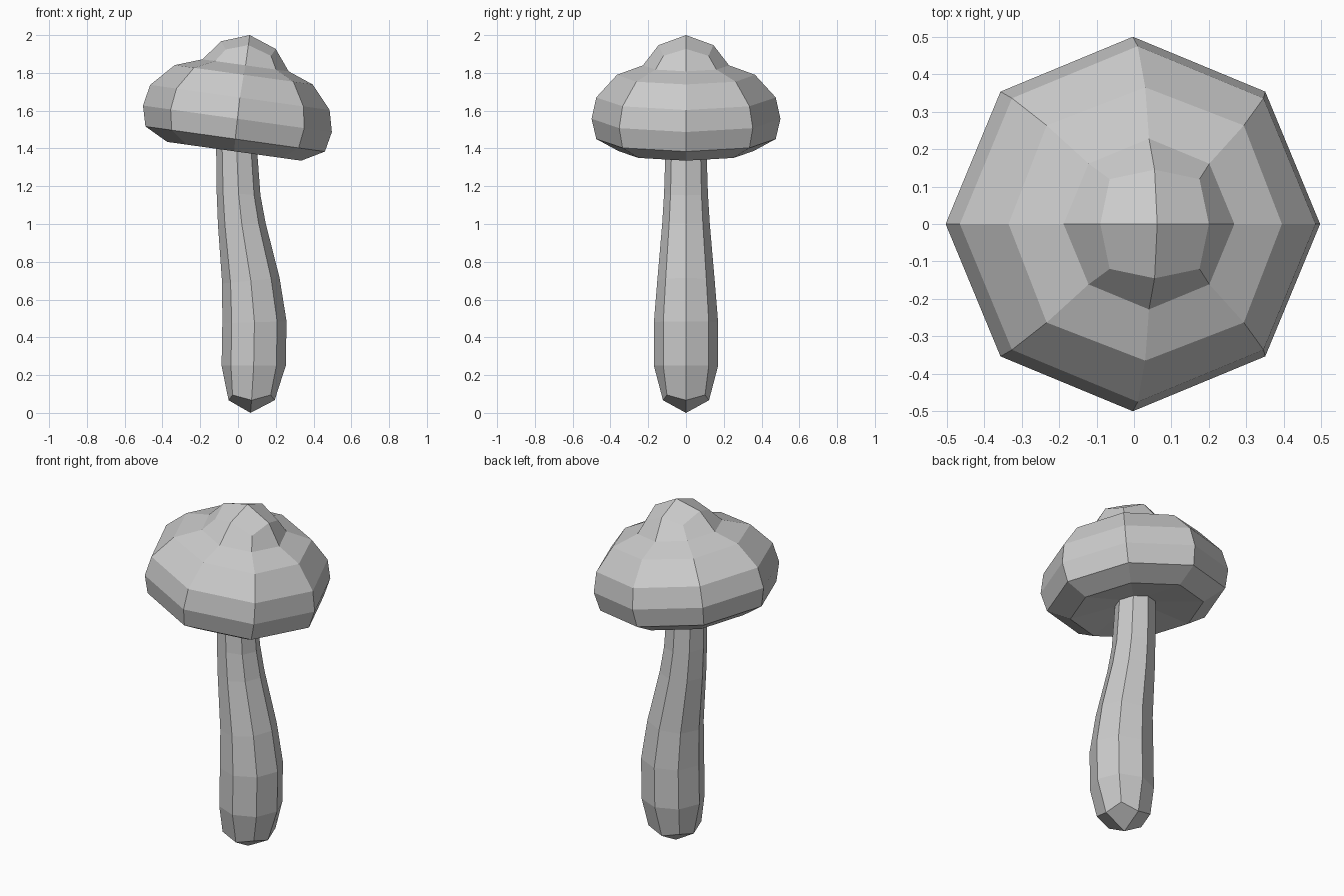
import bpy, bmesh
from math import sin, cos, pi

if "Cube" in bpy.data.objects:
    bpy.data.objects.remove(bpy.data.objects["Cube"])

SIDES = 8


def ring(bm, cx, cz, r, slope=0.0, diag=1.0, lift=0.0):
    """Eight-sided loop; slope leans it in x, diag/lift shift its corner points."""
    loop = []
    for i in range(SIDES):
        a = i * 2 * pi / SIDES
        k, dz = (diag, lift) if i % 2 else (1.0, 0.0)
        x, y = r * k * cos(a), r * k * sin(a)
        loop.append(bm.verts.new((cx + x, y, cz + slope * x + dz)))
    return loop


def build(name, rings, tip):
    """Skin the loops, then close the last one with four quads around a tip."""
    bm = bmesh.new()
    loops = [ring(bm, *r) for r in rings]
    for a, b in zip(loops, loops[1:]):
        for i in range(SIDES):
            j = (i + 1) % SIDES
            bm.faces.new((a[i], a[j], b[j], b[i]))
    apex = bm.verts.new(tip)
    end = loops[-1]
    for i in range(0, SIDES, 2):
        bm.faces.new((apex, end[i], end[i + 1], end[(i + 2) % SIDES]))
    bmesh.ops.recalc_face_normals(bm, faces=bm.faces)
    # outward check: the tip faces must point away from the first loop
    up = tip[2] - rings[0][1]
    if apex.link_faces[0].normal.z * up < 0:
        bmesh.ops.reverse_faces(bm, faces=bm.faces)
    mesh = bpy.data.meshes.new(name)
    bm.to_mesh(mesh)
    bm.free()
    bpy.context.collection.objects.link(bpy.data.objects.new(name, mesh))


T = -0.14                                   # lean of the cap
neck = (-0.008, 1.42, 0.108, T)             # loop shared by cap and stem

# cap: underside, rim, dome and raised knob
build("mushroom_cap", [
    neck,
    (-0.02, 1.385, 0.355, T),
    (-0.015, 1.45, 0.475, T),
    (-0.003, 1.557, 0.50, T),
    (0.01, 1.67, 0.475, T),
    (0.03, 1.79, 0.365, T, 1.02),
    (0.04, 1.84, 0.228, T),
    (0.055, 1.947, 0.145, T, 1.17, -0.04),
], (0.062, 0, 2.0))

# stem: curved, thicker towards the rounded foot
build("stem", [
    neck,
    (0.003, 1.16, 0.116, -0.07),
    (0.02, 1.0, 0.126, 0.05),
    (0.068, 0.70, 0.152, 0.1),
    (0.087, 0.48, 0.17, 0.03),
    (0.083, 0.25, 0.17),
    (0.072, 0.067, 0.122, 0.0, 1.17, 0.028),
], (0.066, 0, 0.0))
